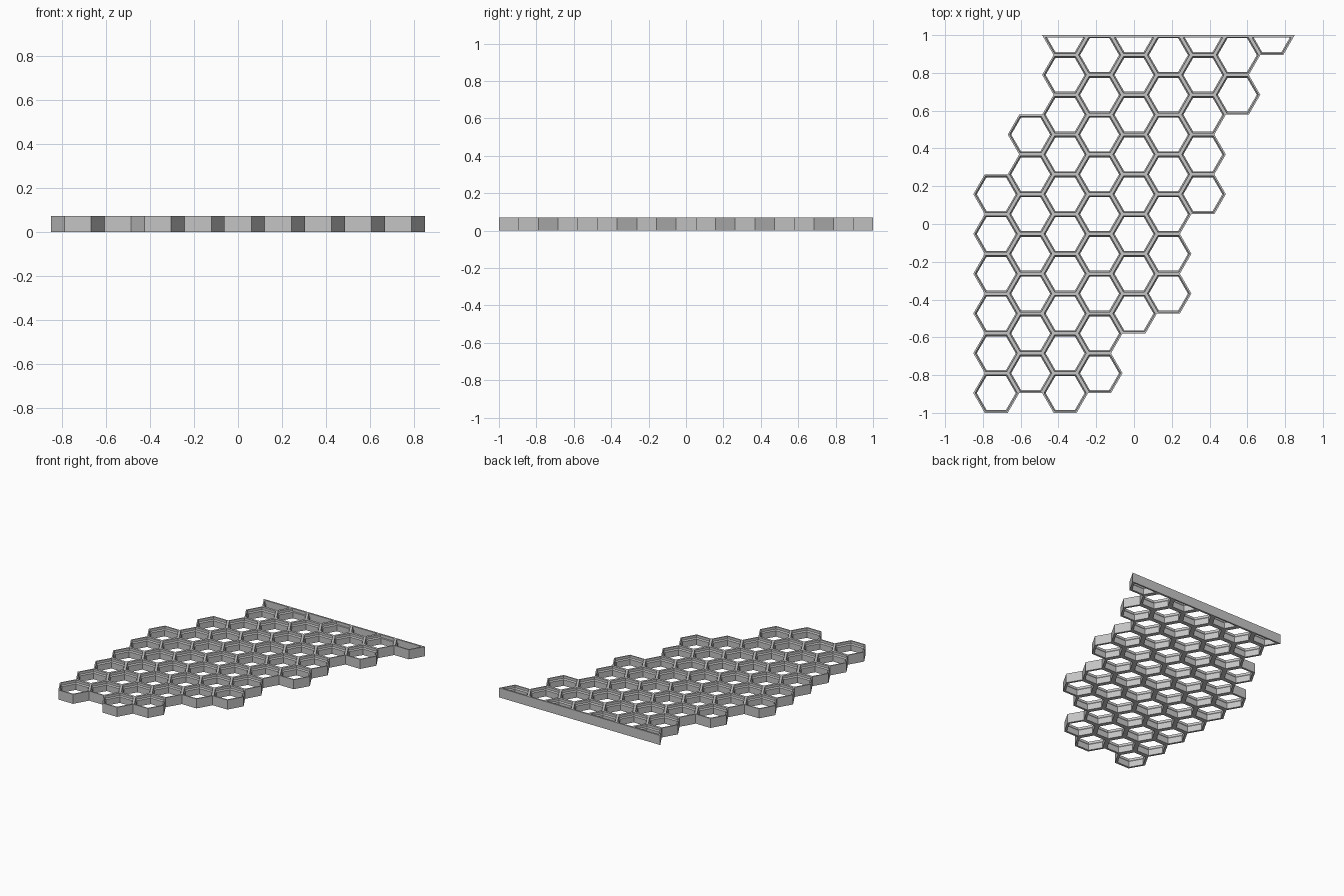
import bpy, bmesh, math

cube = bpy.data.objects.get("Cube")
if cube:
    bpy.data.objects.remove(cube)

PITCH = 4 / 19                  # flat-to-flat size of one cell
R = PITCH / math.sqrt(3)        # corner radius
HEIGHT = 8 / 23.6 * PITCH
EDGE = 0.012                    # thickness of the straight back strip
SIDES = [(1, 1), (0, 2), (-1, 1), (-1, -1), (0, -2), (1, -1)]

grey = bpy.data.materials.new("plain_grey")
grey.use_nodes = True
colour = (0.56, 0.56, 0.56, 1)
grey.diffuse_color = colour
grey.node_tree.nodes["Principled BSDF"].inputs["Base Color"].default_value = colour


def make_object(name, bm):
    bmesh.ops.remove_doubles(bm, verts=bm.verts, dist=1e-5)
    bmesh.ops.recalc_face_normals(bm, faces=bm.faces)
    mesh = bpy.data.meshes.new(name)
    bm.to_mesh(mesh)
    bm.free()
    mesh.materials.append(grey)
    obj = bpy.data.objects.new(name, mesh)
    bpy.context.collection.objects.link(obj)


# First and last cell of each column, counted in half cells
spans = [(0, 10), (1, 13), (0, 18), (1, 17), (4, 18), (5, 17), (10, 18), (15, 17), (18, 18)]
cells = {(i, k) for i, (a, b) in enumerate(spans) for k in range(a, b + 1, 2)}

# Wall section: (radius, height), with a thicker ledge in the lower part
def inner(wall):
    return R - wall * 2 / math.sqrt(3)

section = [(R, 0), (R, HEIGHT), (inner(0.009), HEIGHT), (inner(0.009), 0.053),
           (inner(0.016), 0.045), (inner(0.016), 0)]

# Honeycomb: outer walls only where there is no neighbour
bm = bmesh.new()
for i, k in sorted(cells):
    cx, cy = (i - 4) * 1.5 * R, -1 + PITCH / 2 + k * PITCH / 2
    rings = [[bm.verts.new((cx + r * math.cos(math.radians(60 * s)),
                            cy + r * math.sin(math.radians(60 * s)), z))
              for s in range(6)] for r, z in section]
    for s, (di, dk) in enumerate(SIDES):
        t = (s + 1) % 6
        for n, ring in enumerate(rings):
            if n == 0 and (i + di, k + dk) in cells:
                continue
            nxt = rings[(n + 1) % len(rings)]
            bm.faces.new((ring[s], ring[t], nxt[t], nxt[s]))

# Trim the back row level with the strip
bmesh.ops.bisect_plane(bm, geom=bm.verts[:] + bm.edges[:] + bm.faces[:],
                       plane_co=(0, 1 - EDGE, 0), plane_no=(0, 1, 0), clear_outer=True)
make_object("honeycomb_panel", bm)

# Straight strip closing the back
bm = bmesh.new()
left, right = -4 * R, 7 * R
slant = EDGE / math.sqrt(3)
base = [bm.verts.new((x, y, 0)) for x, y in
        ((left + slant, 1 - EDGE), (right - slant, 1 - EDGE), (right, 1), (left, 1))]
face = bm.faces.new(base)
new = bmesh.ops.extrude_face_region(bm, geom=[face])["geom"]
bmesh.ops.translate(bm, vec=(0, 0, HEIGHT),
                    verts=[v for v in new if isinstance(v, bmesh.types.BMVert)])
make_object("back_strip", bm)
